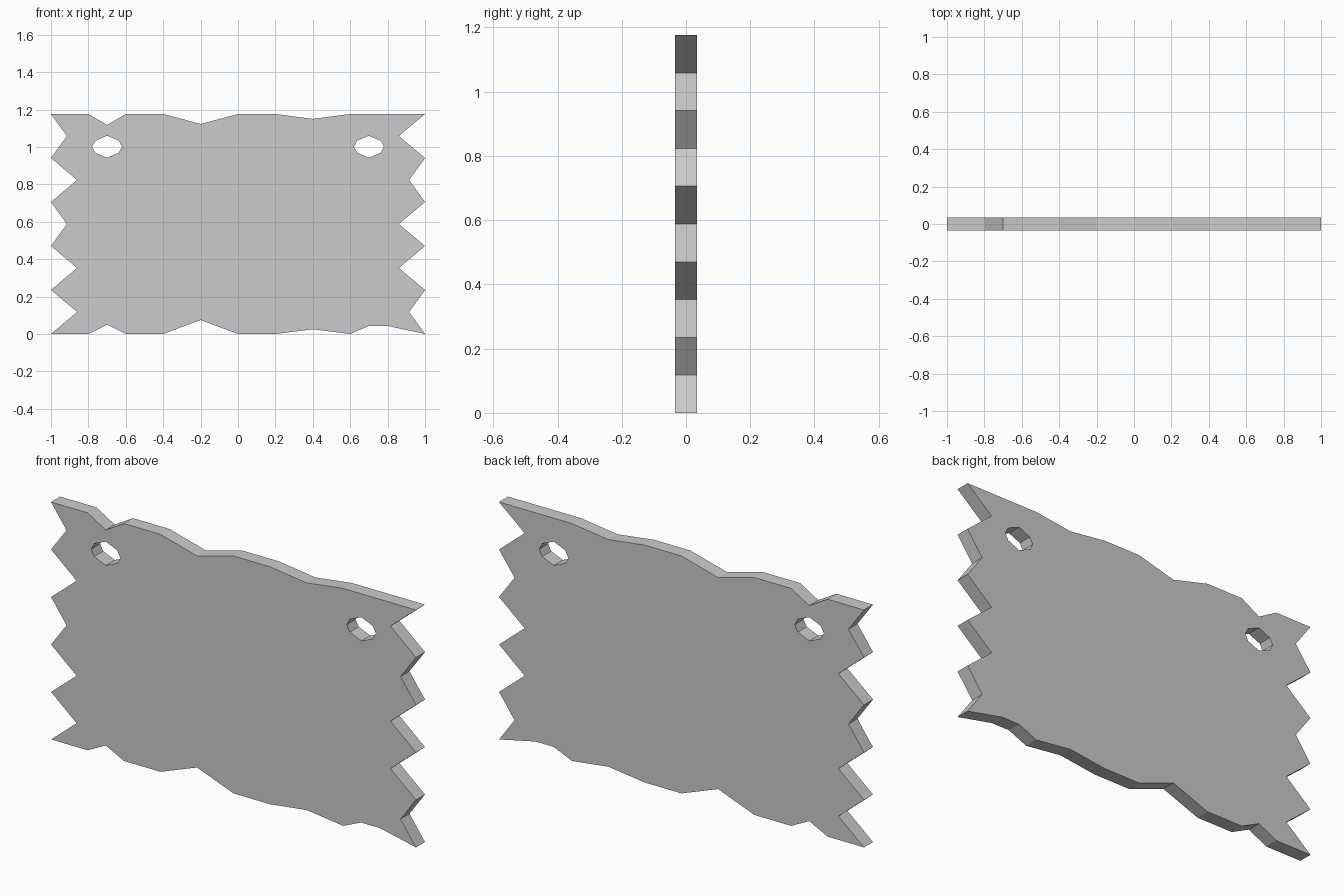
import bpy, bmesh

if "Cube" in bpy.data.objects:
    bpy.data.objects.remove(bpy.data.objects["Cube"])

H = 1.176          # board height
T = 0.07           # board thickness

# Edge profiles: notch depths on the ragged sides, bottom to top
left_notch = [0.14, 0.14, 0.085, 0.14, 0.085]
right_notch = [0.085, 0.14, 0.14, 0.085, 0.14]

bottom = [(-1, 0), (-0.8, 0), (-0.7, 0.05), (-0.6, 0), (-0.4, 0), (-0.2, 0.075),
          (0, 0), (0.2, 0), (0.4, 0.025), (0.6, 0), (0.7, 0.043), (0.8, 0.043), (1, 0)]
top = [(1, H), (0.6, H), (0.4, 1.15), (0.2, H), (0, H), (-0.2, 1.123),
       (-0.4, H), (-0.6, H), (-0.7, 1.118), (-0.8, H), (-1, H)]


def ragged_side(sign, notches):
    """Points between the corners of a side, going up."""
    pts = []
    step = H / 10
    for i, d in enumerate(notches):
        pts.append((sign * (1 - d), (2 * i + 1) * step))
        if i < len(notches) - 1:
            pts.append((sign, (2 * i + 2) * step))
    return pts


outline = bottom + ragged_side(1, right_notch) + top + ragged_side(-1, left_notch)[::-1]

# Eight-sided nail or rope holes
ring = [(0.08, 0), (0.063, 0.032), (0, 0.059), (-0.063, 0.032),
        (-0.08, 0), (-0.063, -0.032), (0, -0.059), (0.063, -0.032)]
holes = [[(cx + x, 1.001 + z) for x, z in ring] for cx in (-0.7, 0.7)]

# Board: fill the outline around the holes, then give it thickness
bm = bmesh.new()
edges = []
for loop in [outline] + holes:
    vs = [bm.verts.new((x, -T / 2, z)) for x, z in loop]
    edges += [bm.edges.new((vs[i - 1], vs[i])) for i in range(len(vs))]
bmesh.ops.triangle_fill(bm, edges=edges, use_beauty=True, use_dissolve=False)
ext = bmesh.ops.extrude_face_region(bm, geom=bm.faces[:], use_keep_orig=True)
moved = [g for g in ext["geom"] if isinstance(g, bmesh.types.BMVert)]
bmesh.ops.translate(bm, verts=moved, vec=(0, T, 0))
bmesh.ops.recalc_face_normals(bm, faces=bm.faces[:])

mesh = bpy.data.meshes.new("sign_board")
bm.to_mesh(mesh)
bm.free()
bpy.context.collection.objects.link(bpy.data.objects.new("sign_board", mesh))
